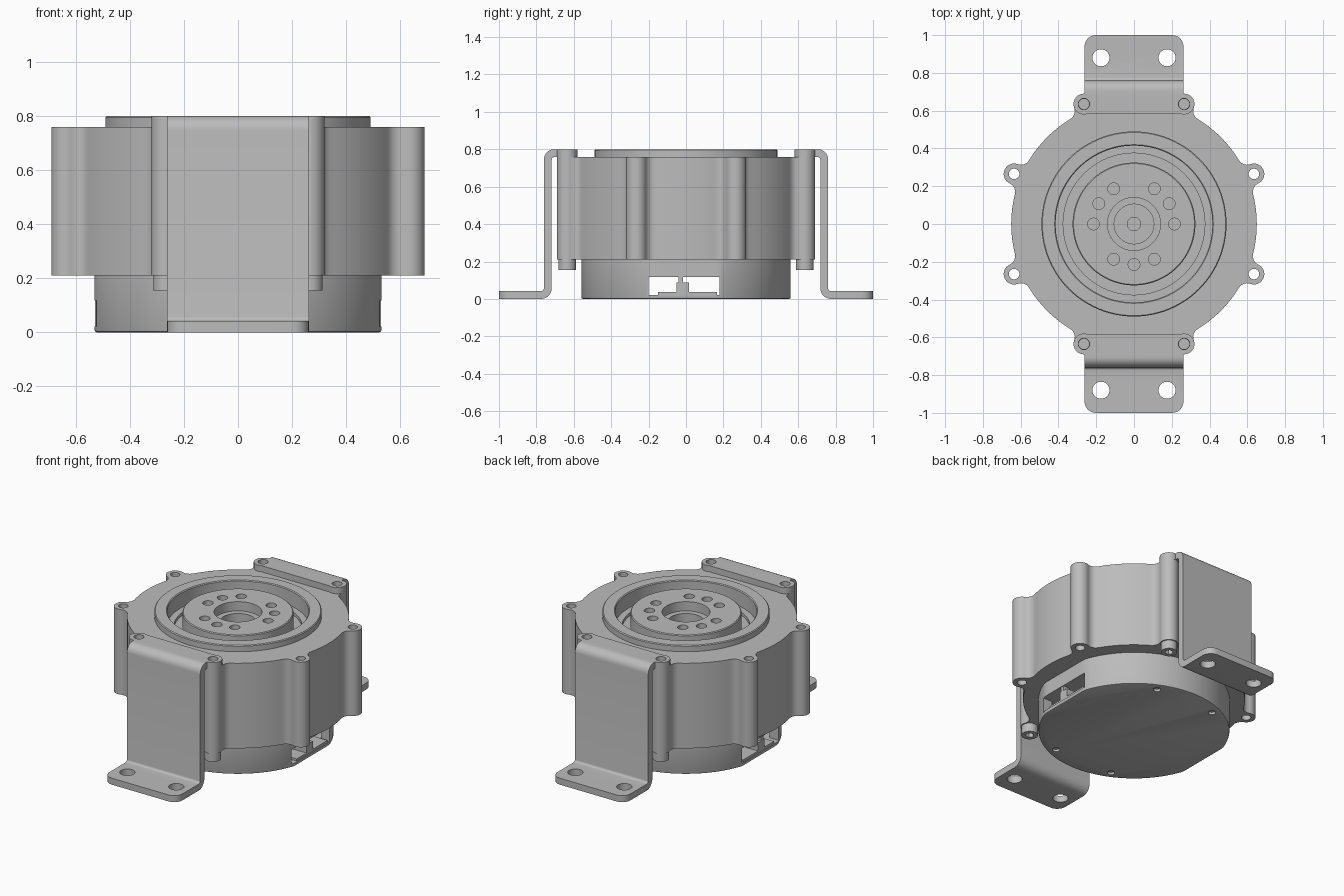
import bpy, bmesh
from math import sin, cos, pi, atan2, acos, hypot, radians
from mathutils import Vector

cube = bpy.data.objects.get("Cube")
if cube:
    bpy.data.objects.remove(cube, do_unlink=True)

metal = bpy.data.materials.new("satin grey metal")
metal.use_nodes = True
metal.diffuse_color = (0.5, 0.5, 0.5, 1)
metal.node_tree.nodes["Principled BSDF"].inputs["Base Color"].default_value = (0.5, 0.5, 0.5, 1)


def finish(bm, name):
    bmesh.ops.recalc_face_normals(bm, faces=bm.faces)
    mesh = bpy.data.meshes.new(name)
    bm.to_mesh(mesh)
    bm.free()
    mesh.materials.append(metal)
    obj = bpy.data.objects.new(name, mesh)
    bpy.context.collection.objects.link(obj)
    return obj


def activate(obj):
    bpy.ops.object.select_all(action="DESELECT")
    obj.select_set(True)
    bpy.context.view_layer.objects.active = obj


def smooth(obj):
    activate(obj)
    bpy.ops.object.shade_smooth_by_angle(angle=radians(32))


def prism(bm, points, direction):
    """Extrude a closed 3D outline along a direction."""
    face = bm.faces.new([bm.verts.new(p) for p in points])
    top = bmesh.ops.extrude_face_region(bm, geom=[face])["geom"]
    bmesh.ops.translate(bm, vec=direction, verts=[v for v in top if isinstance(v, bmesh.types.BMVert)])


def circle(x, y, r, n=32):
    return [(x + r * cos(2 * pi * i / n), y + r * sin(2 * pi * i / n)) for i in range(n)]


def slab(bm, outline, z0, z1):
    prism(bm, [(x, y, z0) for x, y in outline], (0, 0, z1 - z0))


def box(bm, x0, x1, y0, y1, z0, z1):
    slab(bm, [(x0, y0), (x1, y0), (x1, y1), (x0, y1)], z0, z1)


def lathe(name, profile, steps=96):
    bm = bmesh.new()
    verts = [bm.verts.new((r, 0, z)) for r, z in profile]
    edges = [bm.edges.new((a, b)) for a, b in zip(verts, verts[1:] + verts[:1])]
    bmesh.ops.spin(bm, geom=verts + edges, axis=(0, 0, 1), cent=(0, 0, 0), angle=2 * pi, steps=steps)
    bmesh.ops.remove_doubles(bm, verts=bm.verts, dist=1e-4)
    return finish(bm, name)


def combine(obj, bm, operation="DIFFERENCE"):
    tool = finish(bm, "helper")
    tool.hide_render = True
    mod = obj.modifiers.new("shape", "BOOLEAN")
    mod.object, mod.operation, mod.solver = tool, operation, "EXACT"
    activate(obj)
    bpy.ops.object.modifier_apply(modifier=mod.name)
    bpy.data.objects.remove(tool, do_unlink=True)


# Housing outline: a disc with eight filleted screw ears
R, EAR, FIL = 0.65, 0.055, 0.05
side_ears = [(sx * 0.635, sy * 0.265) for sx in (1, -1) for sy in (1, -1)]
end_ears = [(sx * 0.265, sy * 0.635) for sx in (1, -1) for sy in (1, -1)]
ears = sorted(side_ears + end_ears, key=lambda p: atan2(p[1], p[0]) % (2 * pi))


def arc(c, r, a0, a1, n):
    return [(c[0] + r * cos(a0 + (a1 - a0) * i / n), c[1] + r * sin(a0 + (a1 - a0) * i / n))
            for i in range(n)]


def housing_outline():
    dist = hypot(*ears[0])
    a, b = R + FIL, EAR + FIL
    spread = acos((a * a + dist * dist - b * b) / (2 * a * dist))
    turn = acos((a * a + b * b - dist * dist) / (2 * a * b))
    angles = [atan2(y, x) % (2 * pi) for x, y in ears]
    points = []
    for i, t in enumerate(angles):
        t0, t1 = t - spread, t + spread
        c0, c1 = [(a * cos(k), a * sin(k)) for k in (t0, t1)]
        points += arc(c0, FIL, t0 + pi, t0 + pi + -turn, 6)[:6]
        start = atan2(c0[1] - ears[i][1], c0[0] - ears[i][0])
        end = atan2(c1[1] - ears[i][1], c1[0] - ears[i][0])
        points += arc(ears[i], EAR, start, start + (end - start) % (2 * pi), 16)
        points += arc(c1, FIL, t1 + pi + turn, t1 + pi, 6)
        nxt = angles[(i + 1) % 8] + (2 * pi if i == 7 else 0)
        points += arc((0, 0), R, t1, nxt - spread, 12)
    return points


bm = bmesh.new()
slab(bm, housing_outline(), 0.21, 0.76)
housing = finish(bm, "housing")
bm = bmesh.new()
slab(bm, circle(0, 0, 0.45, 96), 0.6, 0.9)
for x, y in ears:
    slab(bm, circle(x, y, 0.028), 0.1, 0.9)
combine(housing, bm)
smooth(housing)

# Raised collar around the output
smooth(lathe("top_collar", [(0.485, 0.74), (0.49, 0.745), (0.49, 0.795), (0.485, 0.8),
                            (0.42, 0.8), (0.415, 0.795), (0.415, 0.59), (0.455, 0.59), (0.455, 0.74)]))

# Output hub with a stepped bore and a ring of bolt holes
hub = lathe("output_hub", [(0, 0.56), (0.42, 0.56), (0.42, 0.7), (0.375, 0.7), (0.375, 0.68),
                           (0.325, 0.68), (0.325, 0.785), (0.32, 0.79), (0.14, 0.79), (0.14, 0.73),
                           (0.105, 0.73), (0.105, 0.67), (0.035, 0.67), (0.035, 0.6), (0, 0.6)])
bm = bmesh.new()
for deg in (0, 30, 60, 120, 150, 180, 240, 270, 300):
    slab(bm, circle(0.215 * cos(radians(deg)), 0.215 * sin(radians(deg)), 0.031), 0.7, 0.9)
combine(hub, bm)
smooth(hub)

# Lower cover with flattened sides and a hollow middle
bm = bmesh.new()
outline = [(max(-0.53, min(0.53, x)), y) for x, y in circle(0, 0, 0.56, 128)]
slab(bm, outline, 0, 0.22)
rim = [e for e in bm.edges if all(v.co.z < 0.001 for v in e.verts)]
bmesh.ops.bevel(bm, geom=rim, offset=0.008, segments=2, affect="EDGES", profile=0.5)
cover = finish(bm, "lower_cover")
bm = bmesh.new()
slab(bm, circle(0, 0, 0.5, 64), 0.022, 0.118)
combine(cover, bm)
bm = bmesh.new()
box(bm, -0.7, 0.7, -0.2, 0.18, 0.022, 0.118)
for sx in (1, -1):
    for sy in (1, -1):
        slab(bm, circle(sx * 0.21, sy * 0.46, 0.022), -0.1, 0.015)
combine(cover, bm)
smooth(cover)

# Connector pieces inside both side windows
for label, s in (("left", 1), ("right", -1)):
    bm = bmesh.new()
    for y0, y1, top, depth in ((-0.15, -0.05, 0.036, 0.1), (-0.05, 0.015, 0.088, 0.09),
                               (0.015, 0.165, 0.036, 0.1), (-0.04, -0.015, 0.12, 0.04)):
        xs = sorted((s * 0.525, s * (0.525 - depth)))
        box(bm, *xs, y0, y1, 0.015, top)
    finish(bm, label + "_connector")


# Bent mounting brackets with feet, lugs and holes
def bend(cy, cz, r, a0, a1, n=8):
    return [(cy + r * cos(radians(a0 + (a1 - a0) * i / n)),
             cz + r * sin(radians(a0 + (a1 - a0) * i / n))) for i in range(n + 1)]


def bracket(name, s):
    T = 0.042
    section = [(1, 0), (1, T)]
    section += bend(0.775, T + 0.015, 0.015, 270, 180, 4)
    section += bend(0.705, 0.745, 0.055, 0, 90)
    section += [(0.585, 0.8), (0.585, 0.758)]
    section += bend(0.705, 0.745, 0.013, 90, 0, 4)
    section += bend(0.775, 0.057, 0.057, 180, 270)
    bm = bmesh.new()
    prism(bm, [(-0.262, s * y, z) for y, z in section], (0.524, 0, 0))
    corners = [e for e in bm.edges if all(abs(v.co.y) > 0.999 for v in e.verts)
               and abs(e.verts[0].co.z - e.verts[1].co.z) > 0.01]
    bmesh.ops.bevel(bm, geom=corners, offset=0.06, segments=6, affect="EDGES", profile=0.5)
    obj = finish(bm, name)
    lugs, holes = bmesh.new(), bmesh.new()
    for x in (-1, 1):
        slab(lugs, circle(x * 0.265, s * 0.635, 0.055, 40), 0.758, 0.8)
        slab(holes, circle(x * 0.265, s * 0.635, 0.03), 0.7, 0.9)
        slab(holes, circle(x * 0.175, s * 0.88, 0.045), -0.1, 0.1)
    combine(obj, lugs, "UNION")
    combine(obj, holes)
    smooth(obj)


bracket("front_bracket", -1)
bracket("back_bracket", 1)

# Socket screws fixing the brackets from below
for i, (x, y) in enumerate(end_ears):
    bm = bmesh.new()
    slab(bm, circle(x, y, 0.028), 0.2, 0.74)
    slab(bm, circle(x, y, 0.048), 0.155, 0.212)
    screw = finish(bm, "bracket_screw_%d" % (i + 1))
    bm = bmesh.new()
    slab(bm, circle(x, y, 0.025, 6), 0.1, 0.185)
    combine(screw, bm)
    smooth(screw)
